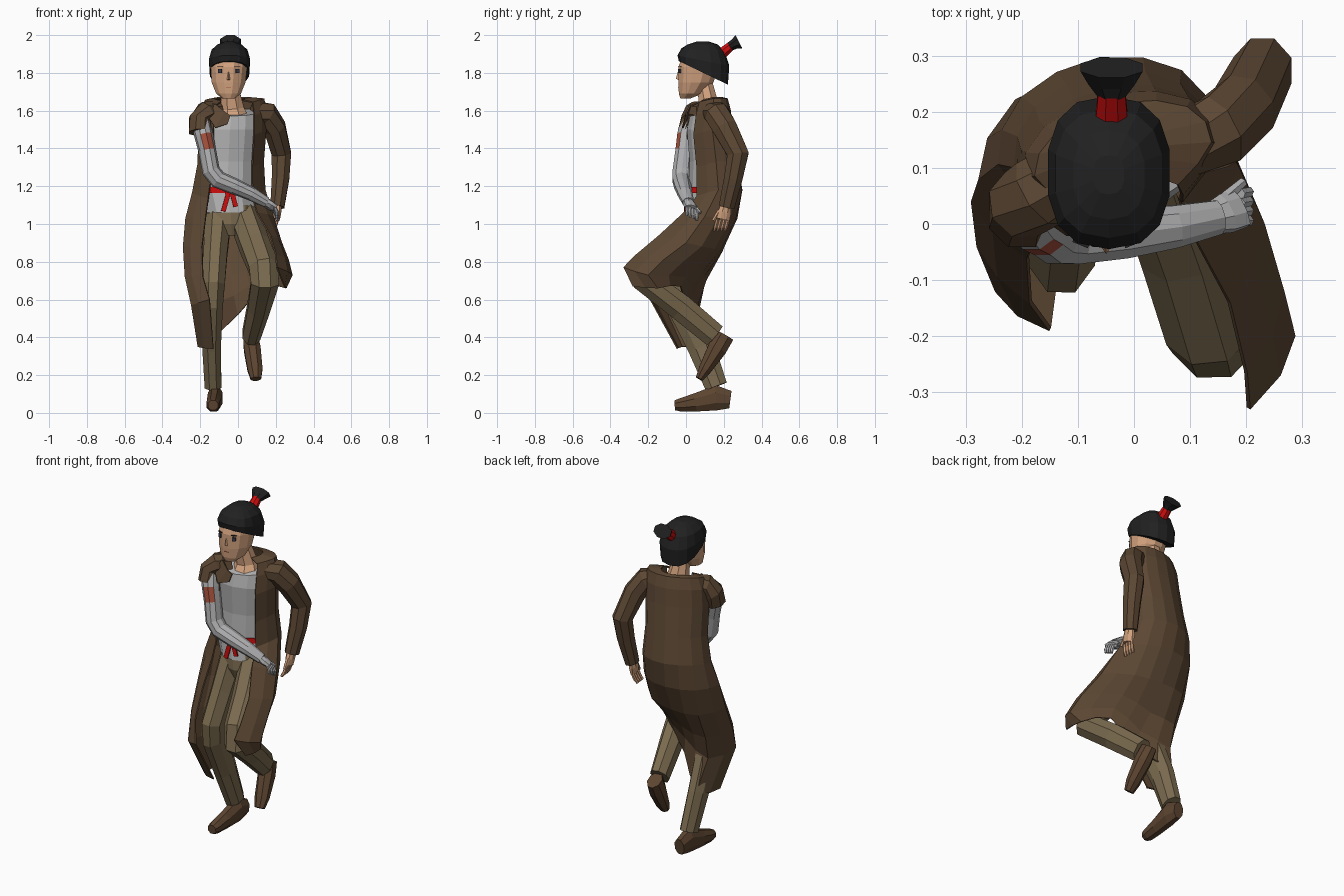
import bpy, bmesh, math
from mathutils import Vector, Matrix


def material(name, r, g, b):
    m = bpy.data.materials.new(name)
    m.diffuse_color = [((c / 255 + 0.055) / 1.055) ** 2.4 for c in (r, g, b)] + [1]
    return m


COAT = material("coat brown", 92, 71, 51)
PANTS = material("trouser khaki", 124, 108, 80)
SHIRT = material("shirt grey", 182, 182, 182)
METAL = material("arm grey", 176, 176, 178)
SKIN = material("skin", 210, 162, 126)
HAIR = material("hair black", 33, 33, 34)
RED = material("sash red", 205, 14, 14)
SHOE = material("shoe brown", 92, 68, 48)
PATCH = material("arm patch", 165, 80, 60)
EYE = material("eye dark", 58, 62, 76)


def build(name, verts, faces, mat):
    me = bpy.data.meshes.new(name)
    me.from_pydata([tuple(v) for v in verts], [], faces)
    me.materials.append(mat)
    bm = bmesh.new()
    bm.from_mesh(me)
    bmesh.ops.recalc_face_normals(bm, faces=bm.faces)
    bm.to_mesh(me)
    bm.free()
    ob = bpy.data.objects.new(name, me)
    bpy.context.collection.objects.link(ob)
    return ob


def skin_rings(name, rings, mat):
    """Closed loft through rings of equal size, capped at both ends."""
    n = len(rings[0])
    verts = [v for r in rings for v in r]
    faces = [(i * n + j, i * n + (j + 1) % n, (i + 1) * n + (j + 1) % n, (i + 1) * n + j)
             for i in range(len(rings) - 1) for j in range(n)]
    faces += [tuple(range(n)), tuple(range(len(verts) - n, len(verts)))]
    return build(name, verts, faces, mat)


def tube(name, pts, mat, sides=8, ref=(1, 0, 0)):
    """Limb along points (x, y, z, radius along ref, other radius)."""
    P = [Vector(p[:3]) for p in pts]
    rings = []
    for i, p in enumerate(pts):
        t = Vector((0, 0, 0))
        if i > 0:
            t += (P[i] - P[i - 1]).normalized()
        if i < len(P) - 1:
            t += (P[i + 1] - P[i]).normalized()
        t.normalize()
        u = Vector(ref)
        u = (u - t * u.dot(t)).normalized()
        w = t.cross(u)
        ra, rb = p[3], p[-1]
        rings.append([P[i] + u * ra * math.cos(k) + w * rb * math.sin(k)
                      for k in [2 * math.pi * (j + 0.5) / sides for j in range(sides)]])
    return skin_rings(name, rings, mat)


def stack(name, rows, mat, sides=12, yaw=0, power=1):
    """Loft of level ellipses (z, cx, cy, rx, ry, tilt)."""
    rot = Matrix.Rotation(math.radians(yaw), 3, 'Z')
    sp = lambda v: math.copysign(abs(v) ** power, v)
    rings = []
    for z, cx, cy, rx, ry, *tilt in rows:
        ring = []
        for j in range(sides):
            a = 2 * math.pi * (j + 0.5) / sides
            o = rot @ Vector((rx * sp(math.cos(a)), ry * sp(math.sin(a)), 0))
            ring.append(Vector((cx, cy, z + (tilt[0] if tilt else 0) * o.y)) + o)
        rings.append(ring)
    return skin_rings(name, rings, mat)


def plate(name, loc, size, mat, yaw=0, roll=0):
    v = [(x, y, z) for x in (-1, 1) for y in (-1, 1) for z in (-1, 1)]
    f = [(0, 1, 3, 2), (4, 6, 7, 5), (0, 4, 5, 1), (2, 3, 7, 6), (0, 2, 6, 4), (1, 5, 7, 3)]
    R = Matrix.Rotation(math.radians(yaw), 3, 'Z') @ Matrix.Rotation(math.radians(roll), 3, 'Y')
    return build(name, [Vector(loc) + R @ Vector([c * s / 2 for c, s in zip(p, size)]) for p in v], f, mat)


# Head, neck and face
stack("head", [(1.665, -.05, -.003, .035, .028), (1.69, -.05, .025, .068, .065), (1.75, -.05, .052, .093, .096),
               (1.83, -.048, .068, .1, .112), (1.9, -.045, .085, .095, .105)], SKIN)
tube("neck", [(-.025, .12, 1.56, .085, .085), (-.03, .125, 1.61, .068, .058), (-.045, .10, 1.74, .045, .045)], SKIN)
build("nose", [(-.05, -.042, 1.81), (-.062, -.036, 1.762), (-.038, -.036, 1.762), (-.05, -.054, 1.768)],
      [(0, 1, 3), (0, 3, 2), (1, 2, 3), (0, 2, 1)], SKIN)
for s in (-1, 1):
    plate("eye", (-.049 + s * .046, -.034, 1.81), (.019, .008, .022), EYE, s * 22)
    plate("eyebrow", (-.049 + s * .046, -.034, 1.832), (.03, .008, .004), HAIR, s * 22)
plate("mouth", (-.05, -.039, 1.725), (.026, .006, .003), PATCH)

# Hair cap and tied topknot
stack("hair", [(1.80, -.045, .092, .106, .13, -.48), (1.865, -.045, .092, .111, .137, -.2),
               (1.92, -.045, .09, .097, .115, -.08), (1.95, -.045, .088, .065, .08),
               (1.965, -.045, .088, .028, .035)], HAIR, 14, power=.8)
tube("hair_band", [(-.04, .17, 1.885, .033, .033), (-.04, .24, 1.945, .026, .026)], RED)
tube("topknot", [(-.04, .23, 1.937, .025, .025), (-.04, .255, 1.952, .045, .03), (-.04, .28, 1.965, .06, .042)], HAIR)

# Shirt and sash
stack("shirt", [(1.06, -.04, .13, .14, .125), (1.18, -.05, .145, .165, .13), (1.33, -.04, .135, .155, .113),
                (1.5, -.03, .118, .162, .11), (1.59, -.02, .115, .15, .09, .2)], SHIRT, 12, 15)
stack("sash", [(1.165, -.048, .144, .17, .136), (1.197, -.05, .145, .17, .136)], RED, 12, 15)
plate("sash_knot", (-.045, .0, 1.175), (.045, .03, .04), RED)
plate("sash_tail", (-.063, -.004, 1.12), (.024, .009, .11), RED, 5, 16)
plate("sash_tail", (-.022, -.002, 1.13), (.024, .009, .08), RED, 5, -15)

# Trousers
stack("trouser_seat", [(.94, -.035, .11, .08, .08), (1.0, -.035, .12, .14, .115), (1.1, -.04, .13, .135, .12)], PANTS, 10)
tube("raised_trouser_leg", [(.035, .12, 1.03, .085, .1), (.09, -.04, .88, .085, .095), (.135, -.18, .77, .085, .088),
                            (.143, -.2, .69, .08, .085), (.11, -.03, .56, .065, .075), (.07, .15, .41, .052, .07)], PANTS)
tube("standing_trouser_leg", [(-.105, .12, 1.03, .075, .1), (-.12, .04, .84, .068, .095), (-.13, -.04, .68, .065, .09),
                              (-.135, -.025, .58, .06, .09), (-.14, .08, .35, .053, .078), (-.132, .16, .14, .048, .064)], PANTS)

# Shoes
tube("standing_shoe", [(-.12, .235, .07, .033, .05), (-.12, .16, .08, .042, .072), (-.127, .05, .055, .04, .052),
                       (-.132, -.03, .042, .037, .038), (-.132, -.06, .04, .028, .028)], SHOE)
tube("raised_shoe", [(.065, .205, .41, .04, .055), (.075, .165, .34, .048, .055), (.09, .10, .23, .043, .036),
                     (.095, .07, .18, .03, .022)], SHOE)


# Coat: body arcs at the top, then a skirt that follows the two legs
def arc(z, cx, cy, rx, ry):
    rot = Matrix.Rotation(math.radians(15), 3, 'Z')
    pts = []
    for k in range(7):
        a = math.radians(225 - 47.5 * k)
        o = rot @ Vector((rx * math.cos(a), ry * math.sin(a), 0))
        pts.append(Vector((cx, cy, z + .35 * min(0, o.y))) + o)
    return pts


coat_rows = [arc(*r) for r in [(1.668, -.035, .13, .095, .06), (1.662, -.02, .125, .16, .088), (1.6, -.025, .122, .178, .108),
                               (1.5, -.03, .12, .18, .122), (1.33, -.04, .142, .176, .128), (1.18, -.05, .152, .195, .142)]]
skirt = [  # front edge, side, back, centre back, back, side, front edge
    [(-.17, 0, 1.04), (-.275, .08, 1.03), (-.21, .22, 1.03), (-.05, .268, 1.03), (.1, .23, 1.03), (.185, .1, 1.04), (.1, -.01, 1.06)],
    [(-.19, -.06, .88), (-.288, .04, .88), (-.2, .17, .86), (-.04, .19, .86), (.12, .15, .87), (.23, 0, .9), (.17, -.14, .94)],
    [(-.185, -.14, .72), (-.278, -.04, .72), (-.2, .1, .7), (-.04, .09, .72), (.13, .06, .78), (.265, -.12, .81), (.2, -.265, .835)],
    [(-.15, -.188, .6), (-.245, -.12, .57), (-.195, .07, .56), (-.02, .03, .62), (.14, 0, .72), (.285, -.2, .73), (.205, -.33, .77)],
    [(-.13, -.045, .34), (-.21, -.02, .35), (-.16, .13, .37), (0, .01, .52), (.14, -.03, .67), (.25, -.15, .66), (.245, -.28, .67)]]
coat_rows += [[Vector(p) for p in r] for r in skirt]


def smooth(row):
    """Add one curved midpoint between neighbouring control points."""
    out = []
    for i in range(len(row) - 1):
        a, b = row[i], row[i + 1]
        p = row[i - 1] if i else a * 2 - b
        q = row[i + 2] if i + 2 < len(row) else b * 2 - a
        out += [a, (a + b) * .5625 - (p + q) * .0625]
    return out + [row[-1]]


rows = [smooth(r) for r in coat_rows]
n = len(rows[0])
coat = build("long_coat", [v for r in rows for v in r],
             [(i * n + j, i * n + j + 1, (i + 1) * n + j + 1, (i + 1) * n + j)
              for i in range(len(rows) - 1) for j in range(n - 1)], COAT)
thick = coat.modifiers.new("cloth", 'SOLIDIFY')
thick.thickness, thick.offset = .008, 0
lapel = build("lapel", [(-.18, .02, 1.6), (-.12, .02, 1.635), (-.07, .0, 1.595), (-.04, -.002, 1.575),
                        (-.055, -.01, 1.53), (-.12, -.022, 1.51)], [(0, 1, 2, 5), (2, 3, 4, 5)], COAT)
lapel.modifiers.new("cloth", 'SOLIDIFY').thickness = .008

# Sleeves
tube("long_sleeve", [(.08, .14, 1.595, .06, .06), (.15, .165, 1.58, .068, .07), (.195, .205, 1.51, .062, .07),
                     (.23, .275, 1.37, .056, .062), (.225, .25, 1.24, .05, .053), (.208, .215, 1.09, .04, .045)], COAT)
tube("short_sleeve", [(-.11, .10, 1.595, .06, .06), (-.17, .055, 1.59, .068, .062), (-.202, .035, 1.55, .066, .062),
                      (-.2, .015, 1.485, .064, .064)], COAT, ref=(0, 1, 0))

# Grey arm, with a coloured patch on the front of the upper arm
arm = tube("grey_arm", [(-.2, .025, 1.55, .05, .05), (-.182, .003, 1.47, .052, .05), (-.163, -.008, 1.39, .05, .047),
                        (-.142, -.02, 1.28, .053, .048), (-.105, -.024, 1.235, .05, .048), (-.02, -.017, 1.2, .047, .043),
                        (.07, -.005, 1.16, .04, .037), (.15, .012, 1.115, .032, .028)], METAL, 10, (0, 1, 0))
arm.data.materials.append(PATCH)
for f in arm.data.polygons:
    if 1.4 < f.center.z < 1.46 and f.normal.dot(Vector((.3, -.95, 0))) > .6:
        f.material_index = 1


# Hands: palm, four fingers and a thumb
def hand(name, wrist, knuckle, tip, across, mat):
    w, k, t, c = map(Vector, (wrist, knuckle, tip, across))
    ref = tuple(c)
    tube(name + "_palm", [(*w, .03, .024), (*((w + k) / 2), .038, .024), (*k, .038, .018)], mat, 8, ref)
    for i in range(4):
        o = c * (.019 * (i - 1.5))
        m = (k + t) / 2 + (k - w) * .15
        tube(name + "_finger", [(*(k + o), .01), (*(m + o), .01), (*(t + o), .007)], mat, 6, ref)
    s = w.lerp(k, .4) + c * .03
    e = s + (k - w) * .7 + c * .02
    tube(name + "_thumb", [(*s, .012), (*e, .009)], mat, 6, ref)


hand("grey_hand", (.14, .01, 1.12), (.19, .028, 1.085), (.205, .03, 1.03), (0, .9, -.43), METAL)
hand("bare_hand", (.207, .212, 1.1), (.205, .195, 1.025), (.18, .178, .965), (.1, -.99, 0), SKIN)
